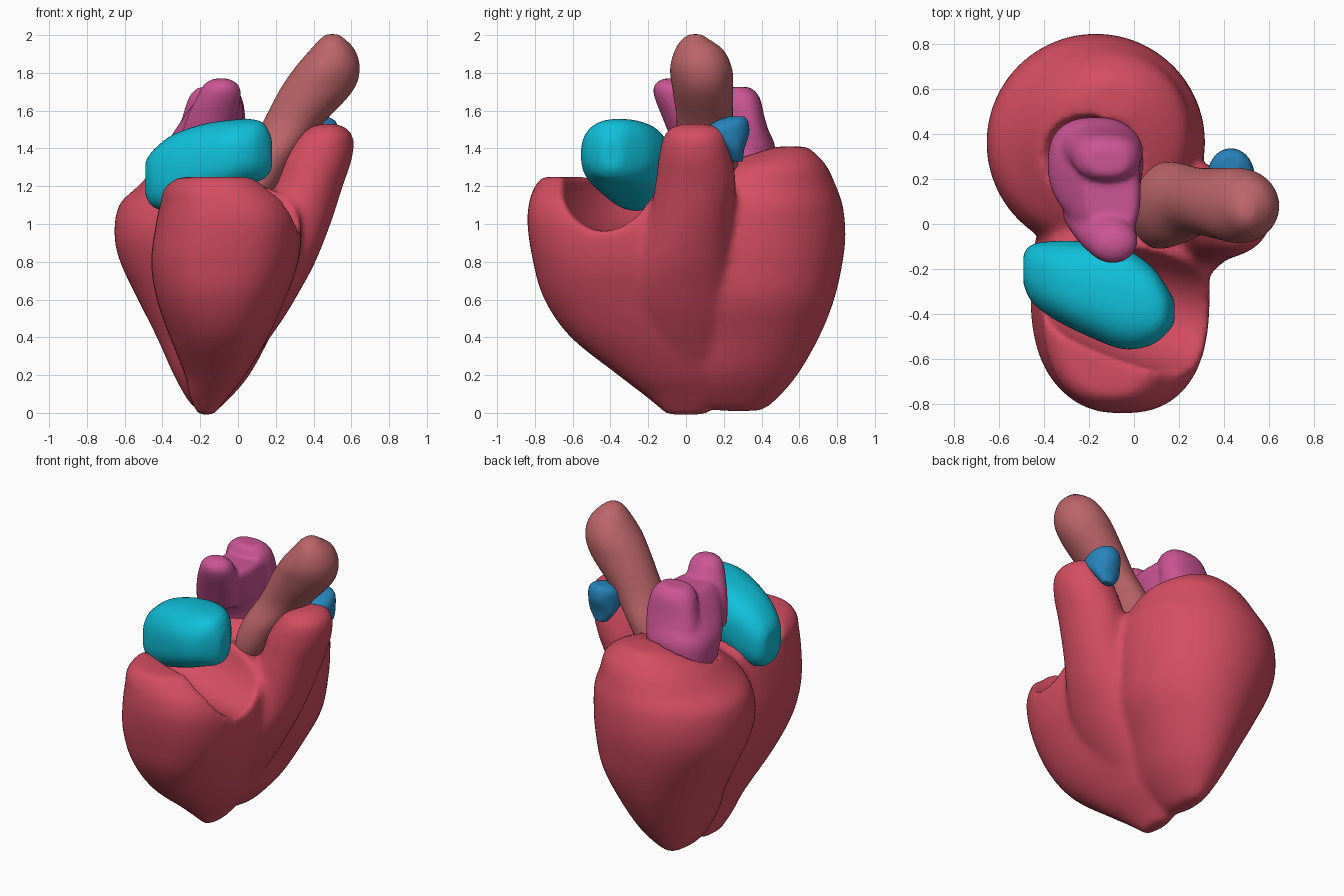
import bpy, bmesh, math
from mathutils import Vector, Matrix

if "Cube" in bpy.data.objects:
    bpy.data.objects.remove(bpy.data.objects["Cube"])


def spline(rows, n=6):
    """Catmull-Rom interpolation of section rows."""
    r = [Vector(p) for p in rows]
    r = [r[0]] + r + [r[-1]]
    out = []
    for i in range(1, len(r) - 2):
        a, b, c, d = r[i - 1:i + 3]
        for k in range(n):
            t = k / n
            out.append(0.5 * (2 * b + (c - a) * t + (2 * a - 5 * b + 4 * c - d) * t * t
                              + (3 * b - a - 3 * c + d) * t ** 3))
    return out + [r[-2]]


def loft(bm, rows, axis='z', power=2.0, seg=48):
    """Skin rounded sections (station, centre u, centre v, radius u, radius v)."""
    rings = []
    for s, cu, cv, ru, rv in spline(rows):
        ring = []
        for k in range(seg):
            c, d = math.cos(2 * math.pi * k / seg), math.sin(2 * math.pi * k / seg)
            u = cu + max(ru, .005) * math.copysign(abs(c) ** (2 / power), c)
            v = cv + max(rv, .005) * math.copysign(abs(d) ** (2 / power), d)
            ring.append(bm.verts.new((u, v, s) if axis == 'z' else (s, u, v)))
        rings.append(ring)
    faces = [bm.faces.new((a[k], a[(k + 1) % seg], b[(k + 1) % seg], b[k]))
             for a, b in zip(rings, rings[1:]) for k in range(seg)]
    faces += [bm.faces.new(rings[0][::-1]), bm.faces.new(rings[-1])]
    bmesh.ops.recalc_face_normals(bm, faces=faces)


def ball(bm, centre, radii, turn=0.0):
    m = Matrix.Translation(centre) @ Matrix.Rotation(turn, 4, 'Z') @ Matrix.Diagonal((*radii, 1))
    bmesh.ops.create_uvsphere(bm, u_segments=40, v_segments=24, radius=1, matrix=m)


def to_object(name, bm):
    me = bpy.data.meshes.new(name)
    bm.to_mesh(me)
    bm.free()
    ob = bpy.data.objects.new(name, me)
    bpy.context.collection.objects.link(ob)
    return ob


def finish(name, bm, color, cutters=(), voxel=.018, smooth=6):
    """Fuse the lumps, carve the hollows and smooth the skin."""
    ob = to_object(name, bm)
    ob.modifiers.new('fuse', 'REMESH').voxel_size = voxel
    for c in cutters:
        b = ob.modifiers.new('carve', 'BOOLEAN')
        b.operation, b.object = 'DIFFERENCE', c
    if cutters:
        ob.modifiers.new('refuse', 'REMESH').voxel_size = voxel
    s = ob.modifiers.new('soften', 'SMOOTH')
    s.factor, s.iterations = .5, smooth
    dg = bpy.context.evaluated_depsgraph_get()
    me = bpy.data.meshes.new_from_object(ob.evaluated_get(dg))
    ob.modifiers.clear()
    ob.data = me
    me.shade_smooth()
    mat = bpy.data.materials.new(name)
    mat.diffuse_color = (*color, 1)
    mat.use_nodes = True
    mat.node_tree.nodes["Principled BSDF"].inputs["Base Color"].default_value = mat.diffuse_color
    me.materials.clear()
    me.materials.append(mat)
    for c in cutters:
        bpy.data.objects.remove(c)
    return ob


# Muscle: left ventricle, right ventricle and outflow column
bm = bmesh.new()
loft(bm, [(.01, -.16, .28, .04, .12), (.06, -.16, .27, .1, .2), (.2, -.14, .28, .2, .31),
          (.4, -.13, .33, .3, .375), (.6, -.13, .35, .4, .435), (.8, -.16, .36, .465, .47),
          (.95, -.17, .36, .485, .485), (1.1, -.16, .37, .47, .46), (1.2, -.13, .38, .4, .415),
          (1.3, -.1, .43, .33, .32), (1.37, -.09, .5, .22, .19), (1.41, -.08, .56, .1, .08)])
loft(bm, [(-.01, -.17, 0, .04, .1), (.05, -.16, 0, .08, .17), (.1, -.15, -.01, .11, .22),
          (.2, -.12, -.06, .16, .3), (.4, -.1, -.15, .26, .46), (.6, -.09, -.24, .34, .51),
          (.8, -.07, -.3, .39, .51), (1.0, -.05, -.33, .385, .51), (1.12, -.06, -.35, .35, .48),
          (1.18, -.09, -.38, .31, .43), (1.23, -.1, -.42, .25, .36),
          (1.25, -.1, -.43, .2, .32)], power=2.45)
loft(bm, [(.3, 0, 0, .1, .2), (.5, .08, -.03, .16, .27), (.65, .15, -.04, .18, .28),
          (.8, .21, -.02, .2, .26), (1.0, .29, .02, .2, .225),
          (1.2, .37, .05, .185, .215), (1.35, .42, .05, .185, .195), (1.46, .46, .05, .15, .17),
          (1.51, .47, .05, .1, .13), (1.53, .48, .04, .04, .06)])
cut = bmesh.new()
ball(cut, (.2, -.41, 1.33), (.8, .27, .37), math.radians(-14))
inlet = bmesh.new()
ball(inlet, (-.2, .28, 1.36), (.23, .2, .15))
cutters = [to_object('trough_cutter', cut), to_object('inlet_cutter', inlet)]
for c in cutters:
    c.hide_render = True
finish('heart_muscle', bm, (.66, .075, .12), cutters, smooth=9)

# Right atrium, a squarish lump lying in the trough
bm = bmesh.new()
loft(bm, [(-.49, -.2, 1.24, .07, .09), (-.45, -.22, 1.24, .13, .15), (-.35, -.25, 1.27, .175, .2),
          (-.2, -.29, 1.32, .21, .205), (-.05, -.33, 1.36, .225, .19), (.07, -.36, 1.385, .18, .17),
          (.14, -.38, 1.385, .11, .145), (.18, -.39, 1.37, .05, .08)], axis='x', power=2.5)
finish('right_atrium', bm, (.005, .53, .7), voxel=.014)

# Left atrium with two broad vein stubs
bm = bmesh.new()
loft(bm, [(1.15, -.17, .29, .19, .18), (1.3, -.17, .28, .21, .19), (1.42, -.17, .25, .205, .22),
          (1.54, -.14, .18, .165, .23), (1.62, -.11, .14, .14, .22),
          (1.66, -.1, .14, .11, .19)], power=2.5)
loft(bm, [(1.4, -.18, .06, .14, .12), (1.55, -.14, -.01, .135, .11), (1.68, -.1, -.07, .115, .1),
          (1.74, -.09, -.09, .09, .075), (1.77, -.09, -.09, .04, .03)])
loft(bm, [(1.4, -.16, .32, .19, .15), (1.55, -.13, .32, .17, .1), (1.67, -.12, .29, .14, .1),
          (1.725, -.12, .28, .09, .06)], power=2.4)
finish('left_atrium', bm, (.6, .09, .3), voxel=.013, smooth=9)

# Aorta, leaning outward from a bulbous root
bm = bmesh.new()
loft(bm, [(1.1, .08, .07, .09, .15), (1.22, .11, .08, .13, .19), (1.36, .17, .09, .15, .185),
          (1.52, .28, .1, .16, .15), (1.7, .41, .09, .195, .16), (1.82, .47, .08, .175, .165),
          (1.92, .5, .07, .12, .13), (1.98, .5, .05, .065, .07), (2.005, .5, .05, .03, .03)])
finish('aorta', bm, (.5, .13, .14), voxel=.013)

# Pulmonary artery stub behind the outflow column
bm = bmesh.new()
loft(bm, [(1.33, .43, .27, .04, .03), (1.4, .43, .25, .09, .06), (1.48, .43, .21, .105, .125),
          (1.54, .43, .24, .09, .09), (1.57, .43, .27, .045, .04)])
finish('pulmonary_artery', bm, (.02, .23, .5), voxel=.01, smooth=4)
